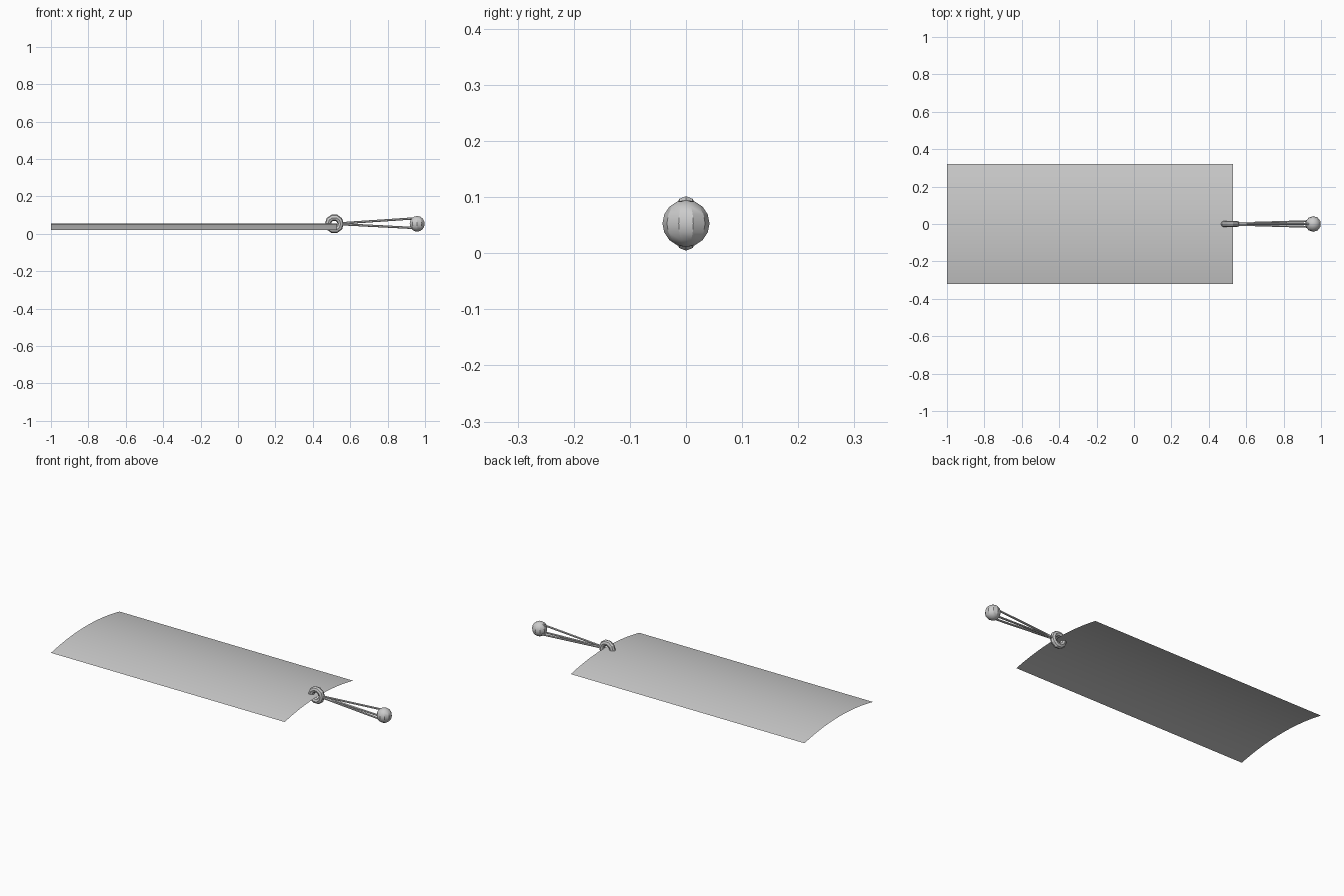
import bpy, bmesh, math
from mathutils import Vector

if "Cube" in bpy.data.objects:
    bpy.data.objects.remove(bpy.data.objects["Cube"])

ZC = 0.053      # height of the ring and bead centres
RING_X = 0.515
BEAD_X = 0.958


def make_object(name, bm, smooth=True):
    mesh = bpy.data.meshes.new(name)
    bm.to_mesh(mesh)
    bm.free()
    for p in mesh.polygons:
        p.use_smooth = smooth
    ob = bpy.data.objects.new(name, mesh)
    bpy.context.collection.objects.link(ob)
    return ob


# Arched single-layer sheet, swept along x
bm = bmesh.new()
half_width, low, rise, n = 0.32, 0.02, 0.034, 24
rows = []
for i in range(n + 1):
    t = -1 + 2 * i / n
    z = low + rise * (1 - t * t)
    rows.append([bm.verts.new((x, half_width * t, z)) for x in (-1.0, 0.53)])
for a, b in zip(rows, rows[1:]):
    bm.faces.new((a[0], a[1], b[1], b[0]))
make_object("card_sheet", bm)

# Ring through the end of the sheet
bpy.ops.mesh.primitive_torus_add(
    major_segments=10, minor_segments=8, major_radius=0.034, minor_radius=0.017,
    location=(RING_X, 0, ZC), rotation=(math.pi / 2, 0, 0))
bpy.context.object.name = "ring"
bpy.ops.object.shade_smooth_by_angle(angle=math.radians(30))

# Bead at the end of the cords
bpy.ops.mesh.primitive_uv_sphere_add(
    segments=10, ring_count=8, radius=0.042, location=(BEAD_X, 0, ZC))
bpy.context.object.name = "bead"
bpy.ops.object.shade_smooth_by_angle(angle=math.radians(30))


# Cords fanning out from the ring to the bead
def cord(name, start, end, radius):
    start, end = Vector(start), Vector(end)
    axis = end - start
    bpy.ops.mesh.primitive_cylinder_add(
        vertices=6, radius=radius, depth=axis.length, location=(start + end) / 2)
    ob = bpy.context.object
    ob.name = name
    ob.rotation_euler = axis.to_track_quat('Z', 'Y').to_euler()
    bpy.ops.object.shade_smooth_by_angle(angle=math.radians(30))


for i, (dy, dz) in enumerate([(0, 0.03), (-0.016, -0.023), (0.016, -0.023)]):
    cord(f"cord_{i + 1}", (0.55, dy * 0.25, ZC + dz * 0.1),
         (BEAD_X, dy, ZC + dz), 0.006)
